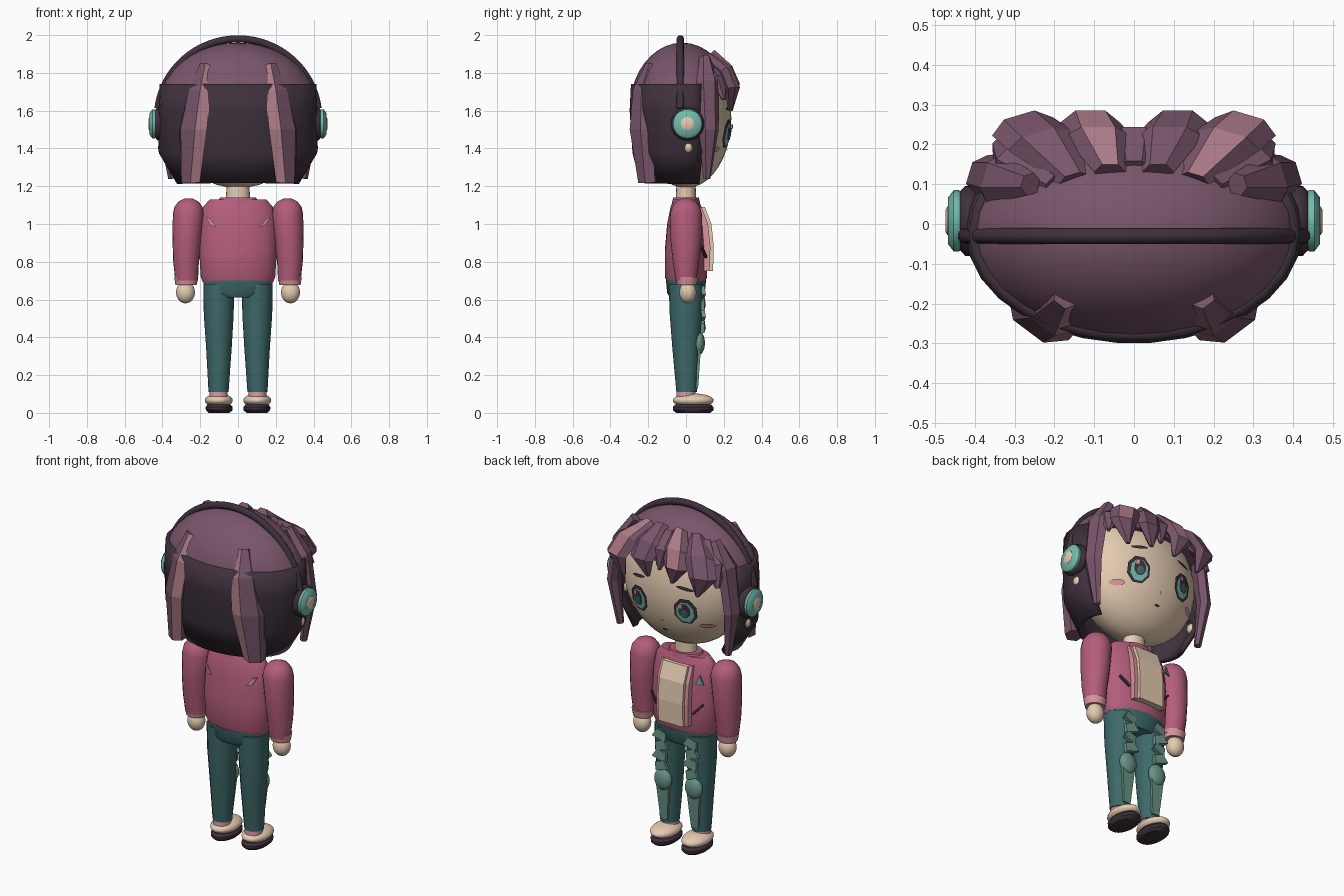
import bpy, bmesh, math
from mathutils import Vector

cube = bpy.data.objects.get("Cube")
if cube:
    bpy.data.objects.remove(cube)


def material(name, r, g, b):
    m = bpy.data.materials.new(name)
    m.use_nodes = True
    m.diffuse_color = (r, g, b, 1)
    m.node_tree.nodes["Principled BSDF"].inputs["Base Color"].default_value = (r, g, b, 1)
    return m


HAIR = material("plum hair", .19, .092, .145)
DARK = material("dark plum", .048, .03, .045)
STREAK = material("hair streak", .42, .2, .25)
JACKET = material("rose jacket", .456, .11, .2)
SKIN = material("skin cream", .78, .6, .44)
TEAL = material("deep teal", .048, .141, .141)
MINT = material("mint", .17, .5, .42)
SAGE = material("sage", .14, .29, .24)
BLUSH = material("blush", .68, .3, .34)
SIDES = ((1, "left"), (-1, "right"))


def finish(name, bm, mats, angle=40):
    bmesh.ops.recalc_face_normals(bm, faces=bm.faces)
    me = bpy.data.meshes.new(name)
    bm.to_mesh(me)
    bm.free()
    for m in mats:
        me.materials.append(m)
    if angle:
        me.shade_smooth()
        me.set_sharp_from_angle(angle=math.radians(angle))
    ob = bpy.data.objects.new(name, me)
    bpy.context.collection.objects.link(ob)
    return ob


def skin_rings(bm, rings):
    n = len(rings[0])
    for a, b in zip(rings, rings[1:]):
        for i in range(n):
            j = (i + 1) % n
            bm.faces.new((a[i], a[j], b[j], b[i]))
    bm.faces.new(rings[0])
    bm.faces.new(rings[-1])


def loft(name, rings, mat, n=24, angle=40):
    """Stack of horizontal ellipses (x, y, z, rx, ry)."""
    bm = bmesh.new()
    loops = []
    for x, y, z, rx, ry in rings:
        turn = [math.tau * k / n for k in range(n)]
        loops.append([bm.verts.new((x + rx * math.cos(t), y + ry * math.sin(t), z)) for t in turn])
    skin_rings(bm, loops)
    return finish(name, bm, [mat], angle)


def ball(name, c, r, mat, cut=None):
    """Ellipsoid, optionally keeping only the part above height cut."""
    bm = bmesh.new()
    bmesh.ops.create_uvsphere(bm, u_segments=32, v_segments=20, radius=1)
    for v in bm.verts:
        v.co = Vector([c[i] + v.co[i] * r[i] for i in range(3)])
    if cut:
        geom = bm.verts[:] + bm.edges[:] + bm.faces[:]
        bmesh.ops.bisect_plane(bm, geom=geom, plane_co=(0, 0, cut), plane_no=(0, 0, 1), clear_inner=True)
        bmesh.ops.holes_fill(bm, edges=[e for e in bm.edges if e.is_boundary])
    return finish(name, bm, [mat])


def lock(name, path, across, depth, streak=None):
    """Six-sided hair lock along (x, y, z, half width); faces towards streak are lighter."""
    bm = bmesh.new()
    pts = [Vector(p[:3]) for p in path]
    w_dir = Vector(across).normalized()
    loops = []
    for i, p in enumerate(pts):
        t = pts[min(i + 1, len(pts) - 1)] - pts[max(i - 1, 0)]
        nrm = t.cross(w_dir).normalized()
        w = path[i][3]
        d = min(depth, w)
        turn = [math.tau * k / 6 for k in range(6)]
        loops.append([bm.verts.new(p + w_dir * w * math.cos(a) + nrm * d * math.sin(a)) for a in turn])
    skin_rings(bm, loops)
    bmesh.ops.recalc_face_normals(bm, faces=bm.faces)
    if streak:
        for f in bm.faces:
            if f.normal.dot(Vector(streak).normalized()) > .88:
                f.material_index = 1
    return finish(name, bm, [HAIR, STREAK], 0)


def prism(name, pts, offset, mat):
    """Polygon extruded by an offset vector."""
    bm = bmesh.new()
    a = [bm.verts.new(p) for p in pts]
    b = [bm.verts.new(Vector(p) + Vector(offset)) for p in pts]
    skin_rings(bm, [a, b])
    return finish(name, bm, [mat], 0)


HEAD, HEAD_R = (0, 0, 1.56), (.37, .24, .37)


def face_patch(name, cx, cz, w, h, mat, lift, n=8, tilt=0):
    """Thin oval laid over the face."""
    bm = bmesh.new()

    def vert(x, z):
        u, v = x / HEAD_R[0], (z - HEAD[2]) / HEAD_R[2]
        return bm.verts.new((x, HEAD_R[1] * math.sqrt(1 - u * u - v * v) + lift, z))
    mid = vert(cx, cz)
    rim = []
    for k in range(n):
        a = math.tau * (k + .5) / n
        dx, dz = w * math.cos(a), h * math.sin(a)
        rim.append(vert(cx + dx, cz + dz + tilt * dx))
    for k in range(n):
        bm.faces.new((mid, rim[k], rim[(k + 1) % n]))
    return finish(name, bm, [mat], 0)


# Head and hair
ball("head", HEAD, HEAD_R, SKIN)
loft("neck", [(0, 0, 1.08, .065, .055), (0, 0, 1.24, .06, .05)], SKIN)
ball("hair_cap", (0, -.02, 1.6), (.43, .28, .36), HAIR, cut=1.735)

bm = bmesh.new()
rows = []
for z, rx, ry in ((1.74, .4, .258), (1.6, .408, .265), (1.38, .405, .25), (1.22, .31, .21)):
    turn = [math.radians(a) for a in range(-204, 25, 12)]
    rows.append([bm.verts.new((rx * math.cos(a), -.02 + ry * math.sin(a), z)) for a in turn])
for a, b in zip(rows, rows[1:]):
    for i in range(len(a) - 1):
        bm.faces.new((a[i], a[i + 1], b[i + 1], b[i]))
shell = finish("back_hair", bm, [DARK])
mod = shell.modifiers.new("thickness", "SOLIDIFY")
mod.thickness, mod.offset = .03, 0

for s, side in SIDES:
    lock(side + "_back_lock", [(s * .17, -.18, 1.84, .035), (s * .205, -.225, 1.7, .075),
         (s * .24, -.235, 1.5, .095), (s * .25, -.2, 1.22, .06)], (s * .8, .6, 0), .05, (-s * .4, -.92, 0))
    lock(side + "_side_lock", [(s * .26, .1, 1.88, .03), (s * .35, .115, 1.75, .065),
         (s * .385, .12, 1.5, .055), (s * .35, .11, 1.24, .02)], (-s * .3, 1, 0), .035)
    lock(side + "_outer_fringe", [(s * .15, .11, 1.88, .04), (s * .235, .21, 1.81, .085),
         (s * .28, .245, 1.72, .08), (s * .24, .235, 1.6, .012)], (1, -s * .3, 0), .035,
         (0, .75, .65) if s > 0 else None)
    lock(side + "_temple_fringe", [(s * .2, .1, 1.86, .03), (s * .31, .17, 1.77, .06),
         (s * .345, .2, 1.66, .012)], (s * .7, -.7, 0), .03)
    lock(side + "_inner_fringe", [(s * .06, .13, 1.9, .04), (s * .09, .22, 1.82, .085),
         (s * .11, .255, 1.74, .075), (s * .08, .24, 1.64, .012)], (1, 0, 0), .035,
         (.1, .7, .7) if s < 0 else None)
lock("middle_fringe", [(0, .14, 1.88, .04), (0, .22, 1.8, .06), (.01, .235, 1.69, .01)], (1, 0, 0), .03)

# Face
for s, side in SIDES:
    x = s * .15
    face_patch(side + "_eye_rim", x, 1.48, .066, .08, DARK, .01)
    face_patch(side + "_eye_iris", x, 1.475, .05, .064, MINT, .014)
    face_patch(side + "_eye_pupil", x, 1.487, .034, .046, DARK, .018)
    face_patch(side + "_eye_shade", x, 1.472, .02, .025, TEAL, .021)
    face_patch(side + "_eye_glint", x + .02, 1.515, .015, .018, BLUSH, .023, 4)
    face_patch(side + "_brow", x, 1.615, .05, .01, DARK, .01, 8, -s * .15)
    face_patch(side + "_cheek", s * .245, 1.395, .036, .016, BLUSH, .009, 10)
face_patch("nose", 0, 1.39, .007, .008, BLUSH, .006, 6)
face_patch("mouth", 0, 1.325, .018, .007, DARK, .006, 6)

# Headphones
curve = bpy.data.curves.new("headband", "CURVE")
curve.dimensions = "3D"
curve.bevel_depth, curve.bevel_resolution = .02, 3
curve.use_fill_caps = True
line = curve.splines.new("POLY")
line.points.add(32)
for k, p in enumerate(line.points):
    a = math.radians(7 + 166 * k / 32)
    p.co = (.427 * math.cos(a), -.03, 1.56 + .42 * math.sin(a), 1)
curve.materials.append(DARK)
bpy.context.collection.objects.link(bpy.data.objects.new("headband", curve))

for s, side in SIDES:
    for part, start, end, r, mat in (("ear_cushion", .385, .445, .088, DARK),
                                     ("ear_cup", .425, .468, .077, MINT), ("ear_cap", .46, .474, .036, SKIN)):
        soft = (end - start) * .35
        ob = loft(side + "_" + part, [(0, 0, start, r * .85, r * .85), (0, 0, start + soft, r, r),
                  (0, 0, end - soft, r, r), (0, 0, end, r * .75, r * .75)], mat, 28, 50)
        ob.rotation_euler.y = s * math.pi / 2
        ob.location = (0, .008, 1.53)
    ball(side + "_earring", (s * .395, .01, 1.405), (.028, .028, .032), SKIN)

# Jacket and shirt
loft("jacket", [(0, 0, .69, .185, .1), (0, 0, .72, .197, .112), (0, 0, .86, .206, .112), (0, 0, 1.0, .2, .1),
     (0, 0, 1.09, .185, .082), (0, 0, 1.13, .15, .065)], JACKET, 28, 50)
loft("collar", [(0, 0, 1.11, .115, .075), (0, 0, 1.14, .095, .068)], JACKET)
front = [(.07, .75), (.143, .75), (.147, .88), (.135, 1.0), (.1, 1.09), (.06, 1.09)]
prism("shirt", [(-.08, y, z) for y, z in front], (.16, 0, 0), SKIN)
for s, side in SIDES:
    prism(side + "_lapel", [(s * .08, y - .018, z) for y, z in front], (s * .022, 0, 0), BLUSH)
    prism(side + "_pocket", [(s * .115, .1, .83), (s * .165, .078, .885), (s * .17, .076, .875),
          (s * .122, .098, .82)], (0, .012, 0), DARK)
    prism(side + "_back_stripe", [(s * .17, -.058, 1.035), (s * .15, -.069, 1.03), (s * .115, -.082, .985),
          (s * .145, -.072, .99)], (0, -.009, 0), BLUSH)

    # Arms
    loft(side + "_sleeve", [(s * .272, 0, .7, .06, .055), (s * .275, 0, .8, .068, .07), (s * .27, 0, .92, .077, .083),
         (s * .262, 0, 1.05, .083, .085), (s * .262, 0, 1.09, .075, .075), (s * .262, 0, 1.12, .052, .052),
         (s * .262, 0, 1.135, .02, .02)], JACKET, 20, 60)
    loft(side + "_cuff", [(s * .275, .005, .678, .056, .052), (s * .274, .005, .72, .064, .06)], BLUSH, 20)
    ball(side + "_hand", (s * .278, .01, .638), (.05, .045, .058), SKIN)

    # Legs
    loft(side + "_trouser_leg", [(s * .103, .003, .11, .053, .054), (s * .101, 0, .35, .068, .073),
         (s * .102, 0, .52, .079, .086), (s * .102, 0, .68, .082, .092)], TEAL, 12)
    ball(side + "_knee_pad", (s * .1, .07, .37), (.054, .03, .062), SAGE)
    prism(side + "_shin_guard", [(s * .1 - .022, .05, .13), (s * .1 + .022, .05, .13),
          (s * .1 + .04, .064, .33), (s * .1 - .04, .064, .33)], (0, .014, 0), SAGE)
    for k in range(4):
        z, turn = .44 + .06 * k, 1 if k % 2 else -1
        c = s * .1
        prism(side + "_thigh_leaf_" + str(k + 1), [(c - turn * .03, .077, z - .02), (c + turn * .05, .085, z + .005),
              (c + turn * .02, .078, z + .05), (c - turn * .035, .077, z + .03)], (0, .02, .004), SAGE)

    # Feet
    loft(side + "_sock", [(s * .103, 0, .075, .05, .052), (s * .103, 0, .125, .046, .048)], BLUSH)
    ball(side + "_shoe", (s * .102, .038, .066), (.074, .108, .037), SKIN)
    loft(side + "_sole", [(s * .1, .038, 0, .055, .09), (s * .1, .038, .014, .07, .107),
         (s * .1, .038, .03, .072, .108), (s * .1, .038, .045, .06, .095)], DARK)

prism("badge", [(-.175, .08, 1.0), (-.13, .095, 1.0), (-.15, .08, 1.05)], (0, .009, 0), SAGE)
loft("hips", [(0, 0, .61, .13, .085), (0, 0, .635, .18, .1), (0, 0, .7, .184, .106)], TEAL, 24)
